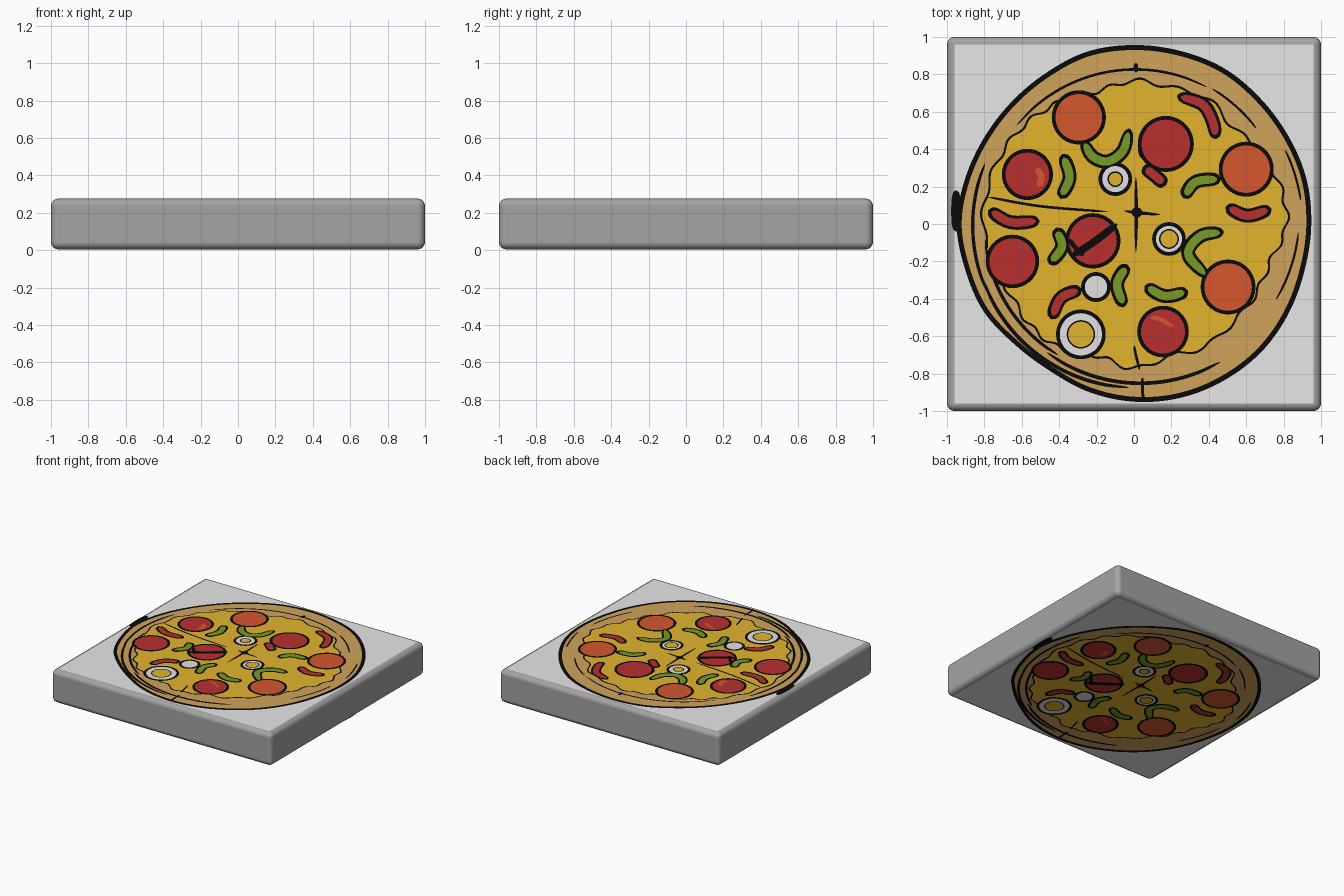
import bpy, bmesh, math
from mathutils import Vector

if "Cube" in bpy.data.objects:
    bpy.data.objects.remove(bpy.data.objects["Cube"])

H, STEP, LAYERS = 0.28, 0.0006, 7
BASE = H - STEP * LAYERS          # top of the box under the printed plates


def mat(name, r, g, b):
    m = bpy.data.materials.new(name)
    m.diffuse_color = (r, g, b, 1)
    m.use_nodes = True
    m.node_tree.nodes["Principled BSDF"].inputs["Base Color"].default_value = m.diffuse_color
    return m


WHITE = mat("box_white", .80, .80, .80)
GREY = mat("side_grey", .37, .37, .37)
BLACK = mat("outline_black", .003, .003, .003)
TAN = mat("crust_tan", .64, .37, .105)
YELLOW = mat("cheese_yellow", .77, .456, .028)
RED = mat("pepperoni_red", .49, .028, .03)
ORANGE = mat("pepperoni_orange", .66, .095, .028)
GREEN = mat("pepper_green", .188, .328, .018)
ONION = mat("onion_white", .76, .76, .77)

# ---------- box: white top and bottom, grey rounded sides ----------
bpy.ops.mesh.primitive_cube_add(size=2, location=(0, 0, H / 2))
box = bpy.context.object
box.name = "box"
box.scale = (1, 1, (2 * BASE - H) / 2)
bpy.ops.object.transform_apply(location=False, rotation=False, scale=True)
box.data.materials.append(WHITE)
box.data.materials.append(GREY)
for p in box.data.polygons:
    p.material_index = 0 if abs(p.normal.z) > .9 else 1
    p.use_smooth = True
bev = box.modifiers.new("rounded", 'BEVEL')
bev.width, bev.segments, bev.material, bev.harden_normals = .04, 4, 1, True


# ---------- flat plate helpers ----------
def plate(name, material, layer, shapes):
    """shapes: list of (points, faces) in the plane; printed on top, mirrored below."""
    bm = bmesh.new()
    z = BASE + STEP * layer
    for pts, faces in shapes:
        for sx, zz in ((1, z), (-1, H - z)):
            vs = [bm.verts.new((sx * x, y, zz)) for x, y in pts]
            for f in faces:
                bm.faces.new([vs[i] for i in f])
    bm.normal_update()
    for f in bm.faces:            # face outward
        if (f.normal.z > 0) != (f.calc_center_median().z > H / 2):
            f.normal_flip()
    me = bpy.data.meshes.new(name)
    bm.to_mesh(me)
    bm.free()
    me.materials.append(material)
    bpy.context.collection.objects.link(bpy.data.objects.new(name, me))


def cr(p0, p1, p2, p3, t):
    return .5 * (2 * p1 + (p2 - p0) * t + (2 * p0 - 5 * p1 + 4 * p2 - p3) * t * t
                 + (3 * p1 - p0 - 3 * p2 + p3) * t ** 3)


def fan(pts):
    n = len(pts) - 1
    return pts, [(0, 1 + i, 1 + (i + 1) % n) for i in range(n)]


def disc(x, y, rx, ry=None, n=36):
    ry = ry or rx
    return fan([(x, y)] + [(x + rx * math.cos(2 * math.pi * i / n),
                            y + ry * math.sin(2 * math.pi * i / n)) for i in range(n)])


def blob(radii, scale=1, grow=0, wave=0, sub=12):
    n, pts = len(radii), [(0, 0)]
    for i in range(n):
        for k in range(sub):
            a = 2 * math.pi * (i + k / sub) / n
            r = cr(radii[i - 1], radii[i], radii[(i + 1) % n], radii[(i + 2) % n], k / sub)
            r = r * scale + grow + wave * math.sin(27 * a + 2 * math.sin(3 * a))
            pts.append((r * math.cos(a), r * math.sin(a)))
    return fan(pts)


def stroke(path, width, ext=0, power=6):
    """Smooth curved strip with rounded ends."""
    P = [Vector(p) for p in path]
    P[0] = P[0] + (P[0] - P[1]).normalized() * ext
    P[-1] = P[-1] + (P[-1] - P[-2]).normalized() * ext
    P = [2 * P[0] - P[1]] + P + [2 * P[-1] - P[-2]]
    c, sub = [], 10
    for i in range(1, len(P) - 2):
        c += [cr(P[i - 1], P[i], P[i + 1], P[i + 2], k / sub) for k in range(sub)]
    c.append(P[-2])
    n, pts = len(c), []
    for i, p in enumerate(c):
        d = (c[min(i + 1, n - 1)] - c[max(i - 1, 0)]).normalized()
        u = abs(2 * i / (n - 1) - 1)
        w = width / 2 * max(.12, math.sqrt(1 - u ** power))
        pts += [(p.x - d.y * w, p.y + d.x * w), (p.x + d.y * w, p.y - d.x * w)]
    return pts, [(2 * i, 2 * i + 1, 2 * i + 3, 2 * i + 2) for i in range(n - 1)]


def arc(a0, a1, r0, r1, n=9):
    out = []
    for i in range(n):
        t = i / (n - 1)
        a, r = math.radians(a0 + (a1 - a0) * t), r0 + (r1 - r0) * t
        out.append((r * math.cos(a), r * math.sin(a)))
    return out


# ---------- crust and cheese, radius every 15 degrees ----------
CRUST = [.948, .953, .95, .953, .962, .958, .957, .955, .935, .925, .925, .935,
         .948, .935, .93, .907, .905, .93, .95, .962, .965, .965, .955, .945]
CHEESE = [.81, .80, .77, .735, .77, .75, .76, .73, .755, .78, .795, .80,
          .80, .78, .755, .77, .765, .725, .765, .725, .75, .74, .745, .75]
plate("crust_outline", BLACK, 1,
      [blob(CRUST), stroke([(-.95, .18), (-.955, .07), (-.95, -.04)], .045)])
plate("crust", TAN, 2, [blob(CRUST, .972)])
plate("cheese_outline", BLACK, 3, [
    blob(CHEESE, 1, .012, .012),
    stroke(arc(158, 205, .86, .865), .018),
    stroke(arc(200, 268, .86, .875), .02),
    stroke(arc(186, 240, .80, .81), .018),
    stroke(arc(236, 302, .83, .87), .02),
    stroke(arc(62, 140, .83, .82), .014),
    stroke(arc(38, 60, .83, .835), .012),
    stroke(arc(8, 26, .90, .90), .012),
    stroke(arc(-28, -3, .86, .88), .012),
    stroke([(.045, -.82), (.045, -.88), (.05, -.95)], .016),
    stroke([(.01, .86), (.01, .84), (.01, .81)], .025, 0, 2)])
plate("cheese", YELLOW, 4, [blob(CHEESE, 1, 0, .012)])

# ---------- toppings ----------
red_discs = [(-.57, .265, .117), (.17, .428, .13), (-.65, -.2, .123),
             (-.22, -.09, .128), (.155, -.575, .118)]
orange_discs = [(-.295, .57, .125), (.60, .293, .127), (.503, -.337, .127)]
rings = [(-.10, .24, .07, .034), (.187, -.08, .07, .045), (-.284, -.59, .113, .068)]
onion_dot = (-.203, -.337, .06)
greens = [[(-.265, .43), (-.22, .36), (-.14, .335), (-.06, .39), (-.03, .49)],
          [(-.375, .355), (-.345, .25), (-.385, .155)],
          [(.275, .155), (.33, .225), (.445, .24)],
          [(.46, -.045), (.355, -.065), (.29, -.16), (.38, -.27)],
          [(-.41, -.04), (-.385, -.12), (-.44, -.2)],
          [(-.045, -.235), (-.09, -.32), (-.06, -.425)],
          [(.075, -.34), (.165, -.385), (.27, -.365)]]
strips = [[(.25, .68), (.365, .64), (.42, .55), (.435, .475)],
          [(.065, .295), (.11, .26), (.155, .22)],
          [(.51, .085), (.605, .045), (.715, .075)],
          [(-.76, .065), (-.66, .01), (-.525, .015)],
          [(-.435, -.49), (-.39, -.395), (-.30, -.355)]]

lines = [stroke([(-.785, .145), (-.5, .095), (-.14, .065)], .014),
         stroke([(.01, .25), (.012, .06), (.01, -.15)], .02, 0, 1.5),
         stroke([(-.05, .07), (.02, .06), (.14, .05)], .02, 0, 1.5),
         disc(.015, .062, .028),
         stroke([(.06, .50), (.05, .42), (.06, .35)], .06),
         stroke([(.0, -.65), (.01, -.70), (.03, -.78)], .014)]
plate("topping_outlines", BLACK, 5,
      [disc(x, y, r + .02) for x, y, r in red_discs + orange_discs + [onion_dot]]
      + [disc(x, y, r + .02) for x, y, r, h in rings]
      + [stroke(p, .075, .02) for p in greens + strips] + lines)
plate("red_pepperoni", RED, 6, [disc(*d) for d in red_discs] + [stroke(p, .045) for p in strips])
plate("orange_pepperoni", ORANGE, 6, [disc(*d) for d in orange_discs])
plate("green_pepper", GREEN, 6, [stroke(p, .045) for p in greens])
plate("onion", ONION, 6, [disc(x, y, r) for x, y, r, h in rings] + [disc(*onion_dot)])

# ---------- top details: ring holes, slash, highlights ----------
plate("ring_hole_rims", BLACK, 6.5, [disc(x, y, h + .008) for x, y, r, h in rings])
plate("ring_holes", YELLOW, 7, [disc(x, y, h) for x, y, r, h in rings])
plate("pepperoni_cut", BLACK, 7,
      [stroke([(-.33, -.17), (-.22, -.10), (-.09, .0)], .04),
       stroke([(-.35, -.08), (-.31, -.13), (-.27, -.17)], .025)])
plate("pepperoni_shine", ORANGE, 7,
      [stroke([(-.52, .30), (-.495, .25), (-.51, .20)], .035),
       stroke([(.09, -.50), (.14, -.51), (.21, -.55)], .022)])
